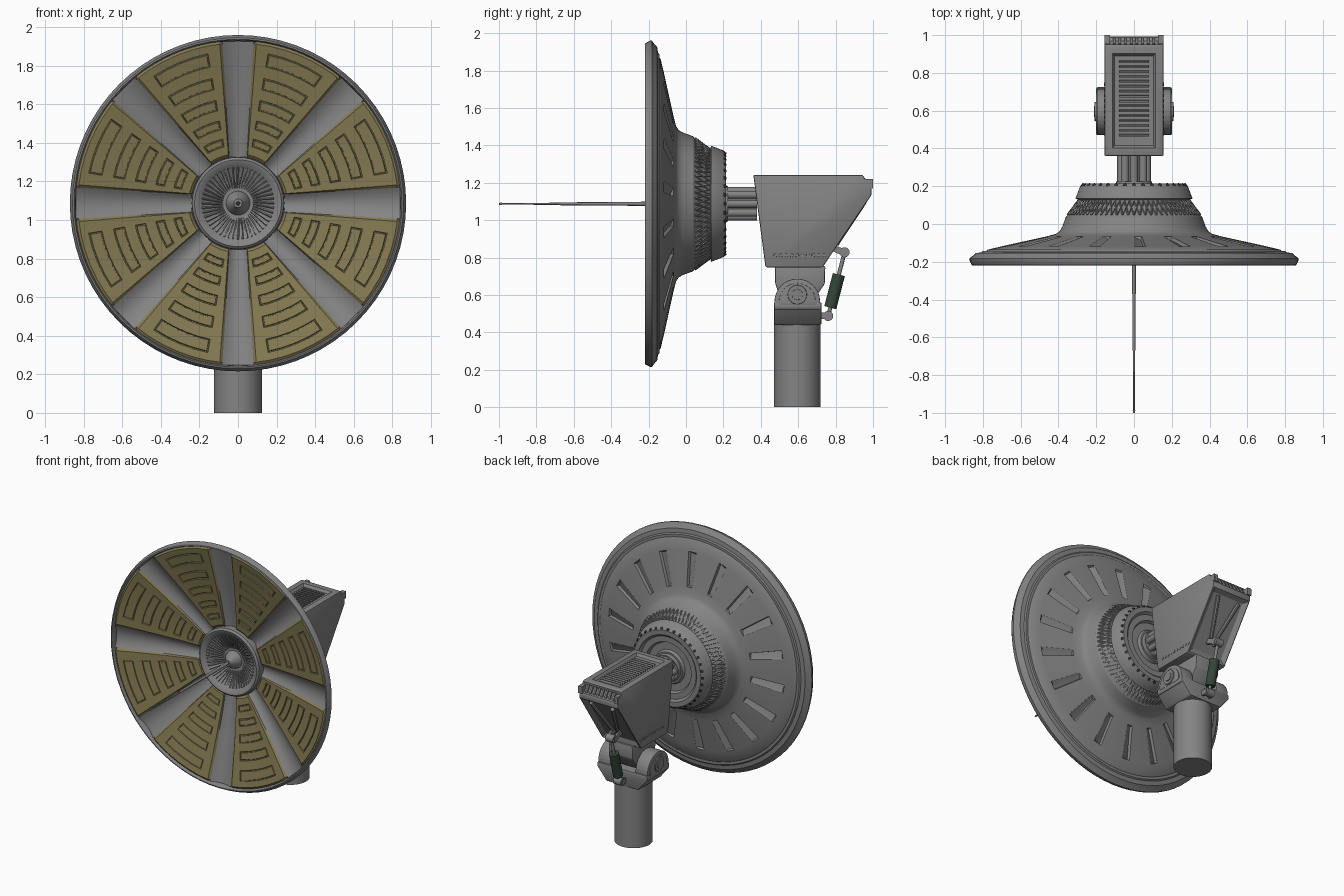
import bpy, bmesh, math
from mathutils import Vector, Matrix

if "Cube" in bpy.data.objects:
    bpy.data.objects.remove(bpy.data.objects["Cube"])

ZC = 1.0875          # height of the dish axis
PY = 0.595           # y of the mast axis
TAU = 2 * math.pi


def material(name, rgb):
    m = bpy.data.materials.new(name)
    m.diffuse_color = (*rgb, 1)
    m.use_nodes = True
    m.node_tree.nodes["Principled BSDF"].inputs["Base Color"].default_value = m.diffuse_color
    return m


GREY = material("dark_grey", (0.23, 0.23, 0.23))
GOLD = material("panel_gold", (0.23, 0.195, 0.085))
GREEN = material("damper_green", (0.035, 0.06, 0.042))
DARK = material("dark", (0.03, 0.03, 0.033))


def finish(bm, name, mat=GREY):
    me = bpy.data.meshes.new(name)
    bm.to_mesh(me)
    bm.free()
    ob = bpy.data.objects.new(name, me)
    bpy.context.collection.objects.link(ob)
    me.materials.append(mat)
    return ob


def polar(r, a, y):
    """Point at radius r and angle a around the dish axis."""
    return Vector((r * math.cos(a), y, ZC + r * math.sin(a)))


def lathe(pts, seg):
    bm = bmesh.new()
    rings = [[bm.verts.new(polar(r, TAU * j / seg, y)) for j in range(seg)] for r, y in pts]
    for a, b in zip(rings, rings[1:]):
        for j in range(seg):
            k = (j + 1) % seg
            bm.faces.new((a[j], a[k], b[k], b[j]))
    bmesh.ops.remove_doubles(bm, verts=bm.verts, dist=1e-5)
    bmesh.ops.recalc_face_normals(bm, faces=bm.faces)
    return bm


def sheet(bm, rows):
    """Grid of faces turned to the front (-y)."""
    rows = [[bm.verts.new(p) for p in row] for row in rows]
    cells = [[bm.faces.new((a[j], a[j + 1], b[j + 1], b[j])) for j in range(len(a) - 1)]
             for a, b in zip(rows, rows[1:])]
    flat = [f for row in cells for f in row]
    bm.normal_update()
    if flat[0].normal.y > 0:
        bmesh.ops.reverse_faces(bm, faces=flat)
        bm.normal_update()
    return cells, flat


def rods(name, items, seg=12, mat=GREY):
    """Cylinders or cones, each given as (start, end, radius, end radius)."""
    bm = bmesh.new()
    for p, q, r1, r2 in items:
        p, q = Vector(p), Vector(q)
        rot = (q - p).to_track_quat('Z', 'Y').to_matrix().to_4x4()
        bmesh.ops.create_cone(bm, cap_ends=True, segments=seg, radius1=r1, radius2=r2,
                              depth=(q - p).length, matrix=Matrix.Translation((p + q) / 2) @ rot)
    return finish(bm, name, mat)


def boxes(name, items, mat=GREY):
    """Boxes given as (centre, size, tilt about x)."""
    bm = bmesh.new()
    for c, s, t in items:
        m = Matrix.Translation(c) @ Matrix.Rotation(t, 4, 'X') @ Matrix.Diagonal((*s, 1))
        bmesh.ops.create_cube(bm, size=1, matrix=m)
    return finish(bm, name, mat)


def prism(pts, lo, hi, bevel=0.008, axis='X'):
    """Extrude a profile along x (pts are y,z) or along y (pts are x,z)."""
    bm = bmesh.new()
    at = (lambda u, v, d: (d, u, v)) if axis == 'X' else (lambda u, v, d: (u, d, v))
    f = bm.faces.new([bm.verts.new(at(u, v, lo)) for u, v in pts])
    ext = bmesh.ops.extrude_face_region(bm, geom=[f])['geom']
    bmesh.ops.translate(bm, verts=[g for g in ext if isinstance(g, bmesh.types.BMVert)],
                        vec=at(0, 0, hi - lo))
    bmesh.ops.recalc_face_normals(bm, faces=bm.faces)
    bmesh.ops.bevel(bm, geom=bm.edges[:], offset=bevel, segments=2, profile=0.5, affect='EDGES')
    bm.normal_update()
    return bm


def front_y(r):
    """Concave curve of the panels' front."""
    return -0.09 - 0.12 * (max(r - 0.24, 0) / 0.6) ** 1.2


# Dish shell: back hub, collar, flared back, rim, front bowl, feed hub
back = [(0, .2), (.11, .2), (.12, .18), (.17, .18), (.18, .2), (.22, .2), (.235, .215), (.268, .215),
        (.285, .2), (.31, .135), (.29, .128), (.35, .047), (.36, .04), (.38, -.015), (.395, -.04),
        (.415, -.053), (.47, -.067), (.7, -.118), (.775, -.136), (.782, -.142), (.8, -.142),
        (.808, -.15), (.838, -.154), (.848, -.164), (.872, -.182), (.872, -.192), (.858, -.218),
        (.85, -.22), (.844, -.208)]
bowl = [(r, front_y(r) + 0.036) for r in (.84, .75, .65, .55, .45, .35, .27, .24)]
feed = [(.238, -.1), (.225, -.112), (.205, -.106), (.188, -.09), (.1, -.045), (.062, -.045),
        (.055, -.07), (.03, -.1), (.022, -.12), (0, -.12)]
bm = lathe(back + bowl + feed, 72)
slots = []
for f in bm.faces:      # radial scoops in the back
    c = f.calc_center_median()
    r, a = math.hypot(c.x, c.z - ZC), math.atan2(c.z - ZC, c.x)
    if f.normal.y > 0.3 and 0.5 < r < 0.68 and int((a % TAU) / TAU * 72) % 4 == 1:
        slots.append((f, a))
bmesh.ops.inset_individual(bm, faces=[f for f, a in slots], thickness=0.009, depth=-0.018)
for f, a in slots:      # each floor ramps up to one side
    for v in f.verts:
        if (v.co.z - ZC) * math.cos(a) - v.co.x * math.sin(a) > 0:
            v.co.y += 0.014
finish(bm, "dish_shell")

# Eight sector panels with five outlined trays each, and rounded channels between them
rs = [.242, .256, .3, .342, .39, .437, .49, .545, .6, .66, .72, .79, .83, .843]
us = [-1, -.94, -.66, -.33, 0, .33, .66, .94, 1]
gap = lambda r: math.asin((0.032 + 0.058 * r) / r)
bm, channels = bmesh.new(), bmesh.new()
for k in range(8):
    mid = TAU * (k + 0.5) / 8
    rows = []
    for i, r in enumerate(rs):
        half = (math.pi / 8 - gap(r)) * (.95 if r > .84 else 1)
        rows.append([polar(r, mid + u * half, front_y(r) + (
            .012 if abs(u) == 1 or i in (0, len(rs) - 1) else 0)) for u in us])
    cells, flat = sheet(bm, rows)
    rim = [e for e in {e for f in flat for e in f.edges} if e.is_boundary]
    skirt = bmesh.ops.extrude_edge_only(bm, edges=rim)['geom']
    bmesh.ops.translate(bm, verts=[g for g in skirt if isinstance(g, bmesh.types.BMVert)],
                        vec=(0, 0.026, 0))
    for i in (2, 4, 6, 8, 10):
        tray = cells[i][2:6]
        for t, d in ((.002, -.008), (.004, 0), (.002, .007)):
            bmesh.ops.inset_region(bm, faces=tray, thickness=t, depth=d, use_even_offset=True)
    sheet(channels, [[polar(r, TAU * k / 8 + j / 5 * gap(r), front_y(r) + .034 - .022 * (j / 5) ** 2)
                      for j in range(-5, 6)] for r in rs])
finish(bm, "dish_panels", GOLD)
finish(channels, "dish_channels")

# Feed fins, collar lattice, collar holes
ang = lambda n: [TAU * i / n for i in range(n)]
rods("feed_fins", [(polar(.187, a, -.092), polar(.08, a + .08, -.045), .006, .004) for a in ang(48)], 4)
rods("collar_lattice", [(polar(.352, a, .049), polar(.294, a + s * .09, .127), .005, .005)
                        for a in ang(72) for s in (-1, 1)], 4)
rods("collar_holes", [(polar(.268, a, .2), polar(.2785, a, .2085), .011, .011) for a in ang(36)], 10, DARK)

# Stepped antenna
rods("antenna", [((0, -.1, ZC), (0, -.37, ZC), .012, .010), ((0, -.37, ZC), (0, -.67, ZC), .009, .008),
                 ((0, -.67, ZC), (0, -.985, ZC), .006, .004), ((0, -.985, ZC), (0, -1, ZC), .007, .005)])

# Arm: core surrounded by rods
rods("arm", [((0, .17, ZC), (0, .38, ZC), .062, .062), ((0, .17, ZC), (0, .225, ZC), .105, .095)]
     + [(polar(.068, a, .18), polar(.068, a, .38), .021, .021) for a in ang(8)], 20)

# Drive housing with recessed top, rear slope and rear chamfer
bm = prism([(.36, 1.242), (.945, 1.242), (.992, 1.165), (.992, 1.135), (.73, .748), (.425, .748)], -.157, .157)
big = [f for f in bm.faces if f.calc_area() > .012]
top = [f for f in big if f.normal.z > .95]
slope = [f for f in big if f.normal.y > .3 and f.normal.z < -.2]
chamfer = [f for f in big if f.normal.y > .3 and f.normal.z > .2]
for faces, t, d in ((top, .035, 0), (top, .012, -.018), (slope, .03, -.02), (chamfer, .016, -.012)):
    bmesh.ops.inset_region(bm, faces=faces, thickness=t, depth=d, use_even_offset=True)
finish(bm, "drive_housing")
boxes("top_fins", [((.0, .47 + .026 * i, 1.226), (.16, .009, .022), .3) for i in range(16)])
boxes("rear_teeth", [((-.105 + .03 * i, .962, 1.198), (.012, .02, .055), .56) for i in range(8)])
boxes("rear_corner_blocks", [((s * .142, .977, 1.195), (.03, .046, .05), 0) for s in (-1, 1)])
rods("rear_corner_screws", [((s * .142, .98, 1.195), (s * .142, 1, 1.195), .013, .012) for s in (-1, 1)], 12, DARK)
rods("rear_braces", [((s * .085, .955, 1.1), (s * .02, .805, .87), .014, .012) for s in (-1, 1)], 8)
rods("side_bolts", [((s * .15, .478 + .029 * i, .812), (s * .16, .478 + .029 * i, .812), .011, .009)
                    for s in (-1, 1) for i in range(10)], 10)

# Tilt tongue, yoke and pivot
finish(prism([(.475, .755), (.745, .755), (.742, .66), (.68, .57), (.51, .57), (.477, .66)], -.095, .095), "tilt_tongue")
finish(prism([(-.2, .56), (.2, .56), (.2, .53), (.127, .44), (-.127, .44), (-.2, .53)],
             .47, .725, axis='Y'), "yoke_base")
for s, side in ((-1, "left"), (1, "right")):
    def arch(r, z0):
        return [(PY + r, z0)] + [(PY + r * math.cos(math.pi * i / 16), .565 + r * math.sin(math.pi * i / 16))
                                 for i in range(17)] + [(PY - r, z0)]
    lo, hi = sorted((s * .1, s * .196))
    finish(prism(arch(.122, .52), lo, hi, .004), "yoke_cheek_" + side)
    lo, hi = sorted((s * .19, s * .202))
    finish(prism(arch(.098, .545), lo, hi, .003), "cheek_plate_" + side)
    rods("pivot_bolt_" + side, [((s * .19, PY, .602), (s * .208, PY, .602), .055, .05),
                                ((s * .2, PY, .602), (s * .213, PY, .602), .03, .028)], 24)

# Mast
rods("mast", [((0, PY, 0), (0, PY, .45), .125, .125)], 48)

# Tilt damper: rod, green body, end joints and lugs
hi, lo = Vector((0, .848, .828)), Vector((0, .76, .488))
rods("damper_rod", [(lo, hi, .011, .011)], 16)
rods("damper_body", [(lo.lerp(hi, .13), lo.lerp(hi, .65), .033, .033)], 24, GREEN)
rods("damper_joints", [((-.03, p.y, p.z), (.03, p.y, p.z), .027, .027) for p in (hi, lo)], 20)
boxes("damper_lugs", [((s * .026, p.y - .035, p.z + dz), (.014, .09, .035), t) for s in (-1, 1)
                      for p, dz, t in ((hi, .012, -.4), (lo, 0, 0))])

# Smooth shading with sharp edges kept
bpy.ops.object.select_all(action='SELECT')
bpy.context.view_layer.objects.active = bpy.data.objects["dish_shell"]
bpy.ops.object.shade_smooth_by_angle(angle=math.radians(32))
